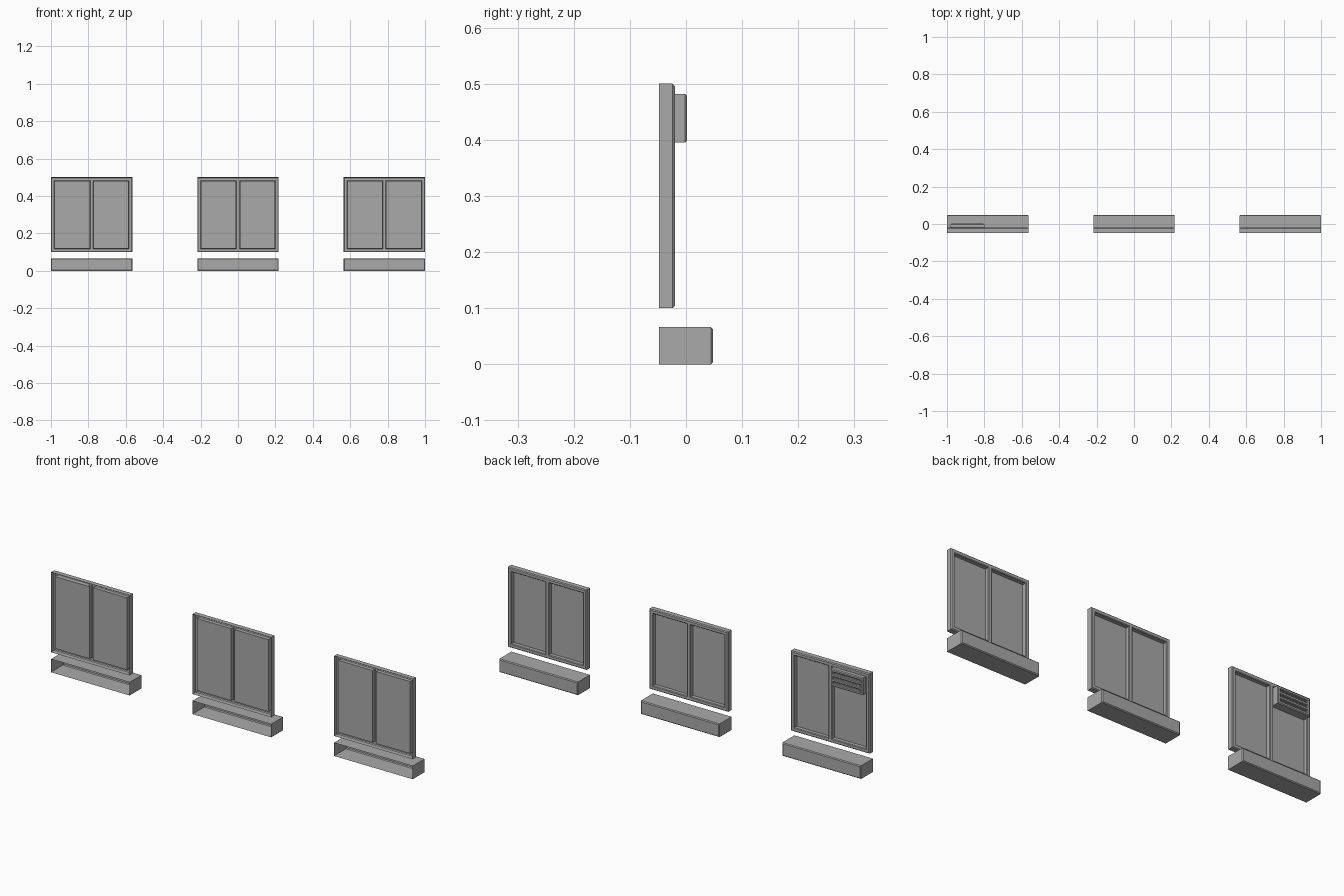
import bpy
import bmesh

cube = bpy.data.objects.get("Cube")
if cube:
    bpy.data.objects.remove(cube, do_unlink=True)

grey = bpy.data.materials.new("plain_grey")
grey.use_nodes = True
COLOUR = (0.4, 0.4, 0.4, 1)
grey.diffuse_color = COLOUR
grey.node_tree.nodes["Principled BSDF"].inputs["Base Color"].default_value = COLOUR

BEVEL = 0.004
BACK = -0.0485


def spans(low, high, count, border, gap):
    """Alternate solid and open stops from low to high."""
    if count == 0:
        return [low, high]
    size = (high - low - 2 * border - (count - 1) * gap) / count
    stops = [low]
    for i in range(count):
        start = low + border + i * (size + gap)
        stops += [start, start + size]
    return stops + [high]


def shell(name, x, z, y, back, columns=0, rows=0, border=0.01, gap=0.01, depth=0.0):
    """Open-backed box with bevelled face and recessed openings."""
    xs = spans(x[0] + BEVEL, x[1] - BEVEL, columns, border, gap)
    zs = spans(z[0] + BEVEL, z[1] - BEVEL, rows, border, gap)
    bm = bmesh.new()
    grid = [[bm.verts.new((px, y, pz)) for pz in zs] for px in xs]
    openings = []
    for i in range(len(xs) - 1):
        for j in range(len(zs) - 1):
            face = bm.faces.new((grid[i][j], grid[i][j + 1],
                                 grid[i + 1][j + 1], grid[i + 1][j]))
            if i % 2 and j % 2:
                openings.append(face)
    bm.normal_update()

    # Bevelled rim, then side walls running to the open back
    cx, cz = sum(x) / 2, sum(z) / 2
    for grow, level in ((BEVEL, y - BEVEL), (0, back)):
        edges = [e for e in bm.edges if e.is_boundary]
        result = bmesh.ops.extrude_edge_only(bm, edges=edges)
        for v in (g for g in result["geom"] if isinstance(g, bmesh.types.BMVert)):
            if grow:
                v.co.x = cx + (v.co.x - cx) * (x[1] - x[0]) / (x[1] - x[0] - 2 * grow)
                v.co.z = cz + (v.co.z - cz) * (z[1] - z[0]) / (z[1] - z[0] - 2 * grow)
            v.co.y = level

    # Sink the openings, with a chamfered lip
    if openings:
        bm.normal_update()
        lip = 0.003
        bmesh.ops.inset_individual(bm, faces=openings, thickness=lip, depth=-lip,
                                   use_even_offset=True)
        result = bmesh.ops.extrude_discrete_faces(bm, faces=openings)
        for face in result["faces"]:
            bmesh.ops.translate(bm, verts=face.verts, vec=(0, lip - depth, 0))

    bmesh.ops.recalc_face_normals(bm, faces=bm.faces)
    mesh = bpy.data.meshes.new(name)
    bm.to_mesh(mesh)
    bm.free()
    mesh.materials.append(grey)
    obj = bpy.data.objects.new(name, mesh)
    bpy.context.collection.objects.link(obj)
    return obj


# Three windows, each with a ledge beneath
for side, centre in (("right", -0.7825), ("middle", 0), ("left", 0.7825)):
    width = (centre - 0.2175, centre + 0.2175)
    shell(side + "_window", width, (0.1, 0.5), -0.02, BACK,
          columns=2, rows=1, border=0.013, gap=0.014, depth=0.021)
    shell(side + "_ledge", width, (0, 0.066), -BACK, BACK)

# Slatted air conditioner on one window
shell("air_conditioner", (-0.98, -0.8), (0.395, 0.482), 0.002, -0.041,
      columns=1, rows=3, border=0.008, gap=0.008, depth=0.012)
